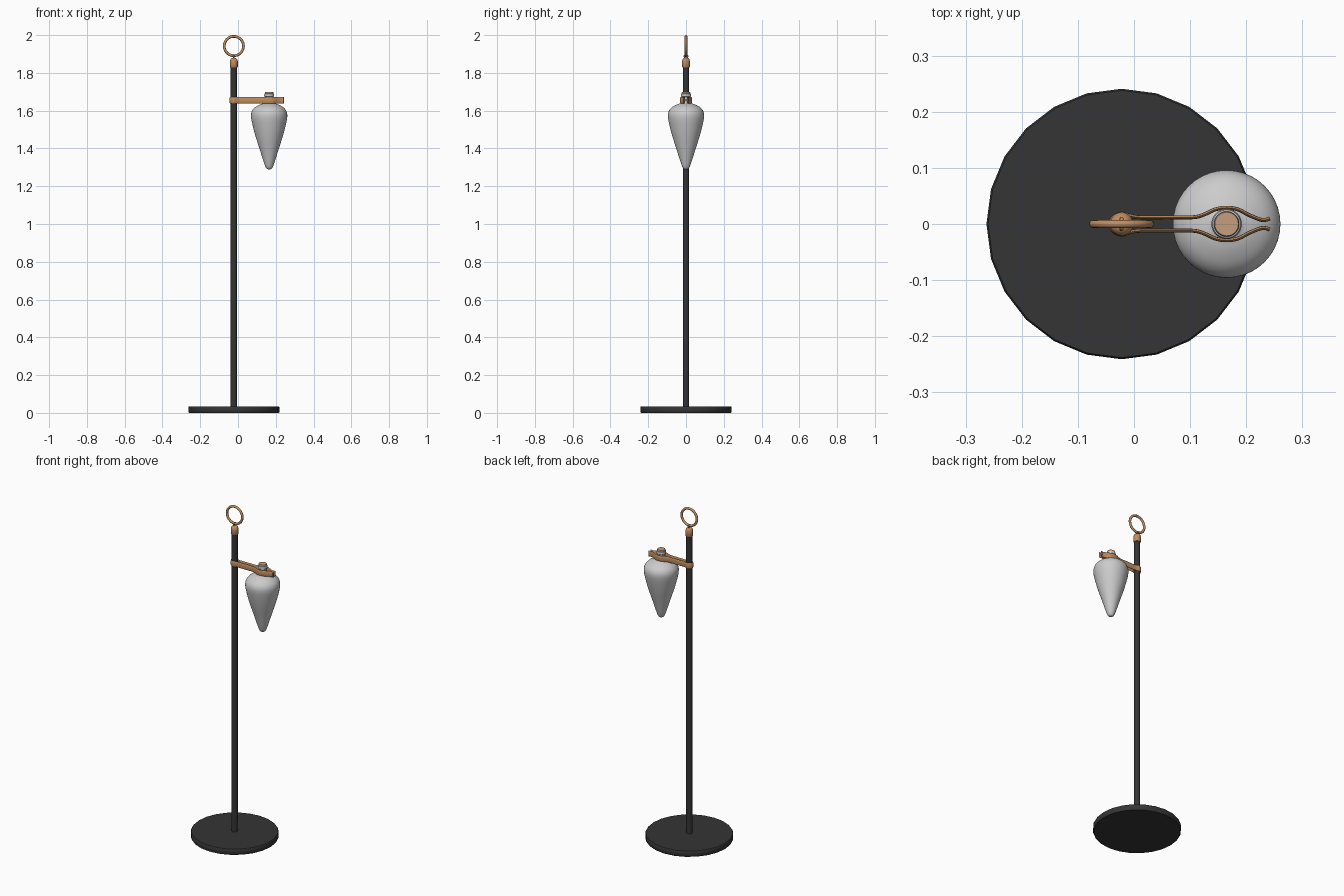
import bpy, math
from mathutils import Vector

cube = bpy.data.objects.get("Cube")
if cube:
    bpy.data.objects.remove(cube)

POLE_X, VIAL_X, CLAMP_Z = -0.022, 0.165, 1.655


def material(name, rgb):
    m = bpy.data.materials.new(name)
    m.use_nodes = True
    m.diffuse_color = (*rgb, 1)
    m.node_tree.nodes["Principled BSDF"].inputs["Base Color"].default_value = (*rgb, 1)
    return m


black = material("black iron", (0.035, 0.035, 0.035))
copper = material("copper", (0.52, 0.27, 0.12))
cork = material("cork", (0.56, 0.34, 0.21))
glass = material("pale grey glass", (0.6, 0.6, 0.6))


def finish(ob, name, mat, angle=40):
    ob.name = name
    ob.data.materials.append(mat)
    bpy.ops.object.select_all(action='DESELECT')
    ob.select_set(True)
    bpy.context.view_layer.objects.active = ob
    bpy.ops.object.shade_smooth_by_angle(angle=math.radians(angle))
    return ob


def mesh_object(name, verts, faces, mat):
    me = bpy.data.meshes.new(name)
    me.from_pydata(verts, [], faces)
    ob = bpy.data.objects.new(name, me)
    bpy.context.collection.objects.link(ob)
    return finish(ob, name, mat)


def lathe(name, profile, x, mat, n=32):
    """Spin (radius, height) points, bottom to top, and cap both ends."""
    verts = [(x + r * math.cos(math.tau * i / n), r * math.sin(math.tau * i / n), z)
             for r, z in profile for i in range(n)]
    faces = [(k * n + i, k * n + (i + 1) % n, (k + 1) * n + (i + 1) % n, (k + 1) * n + i)
             for k in range(len(profile) - 1) for i in range(n)]
    faces += [tuple(reversed(range(n))), tuple(range(len(verts) - n, len(verts)))]
    return mesh_object(name, verts, faces, mat)


def ring(name, z, major, minor, turn, mat):
    bpy.ops.mesh.primitive_torus_add(location=(POLE_X, 0, z), rotation=(math.pi / 2, 0, turn),
                                     major_radius=major, minor_radius=minor,
                                     major_segments=40, minor_segments=12)
    return finish(bpy.context.object, name, mat)


def smooth_path(points, steps=5):
    """Catmull-Rom curve through the points."""
    p = [Vector(q) for q in points]
    p = [p[0]] + p + [p[-1]]
    out = []
    for a, b, c, d in zip(p, p[1:], p[2:], p[3:]):
        for s in range(steps):
            t = s / steps
            out.append(0.5 * (2 * b + (c - a) * t + (2 * a - 5 * b + 4 * c - d) * t * t
                              + (3 * b - a - 3 * c + d) * t ** 3))
    return out + [p[-1]]


def band(name, path, half_thick, half_high, mat, n=12):
    """Sweep an upright rounded section along a flat path."""
    verts = []
    for i, p in enumerate(path):
        d = (path[min(i + 1, len(path) - 1)] - path[max(i - 1, 0)]).normalized()
        side = Vector((-d.y, d.x))
        for j in range(n):
            a = math.tau * j / n
            q = p + side * half_thick * math.cos(a)
            up = math.copysign(abs(math.sin(a)) ** 0.7, math.sin(a))
            verts.append((q.x, q.y, CLAMP_Z + half_high * up))
    faces = [(k * n + j, k * n + (j + 1) % n, (k + 1) * n + (j + 1) % n, (k + 1) * n + j)
             for k in range(len(path) - 1) for j in range(n)]
    faces += [tuple(reversed(range(n))), tuple(range(len(verts) - n, len(verts)))]
    return mesh_object(name, verts, faces, mat)


# Stand
lathe("base", [(0.238, 0), (0.241, 0.004), (0.241, 0.031), (0.238, 0.035)], POLE_X, black, 24)
lathe("pole", [(0.017, 0.03), (0.017, 1.84)], POLE_X, black, 16)

# Finial with hanging ring
lathe("pole_cap", [(0.018, 1.828), (0.021, 1.832), (0.021, 1.862), (0.018, 1.872),
                   (0.012, 1.878), (0.006, 1.88)], POLE_X, copper, 20)
ring("cap_eyelet", 1.887, 0.009, 0.0035, math.pi / 2, copper)
ring("hanging_ring", 1.942, 0.051, 0.007, 0, copper)

# Spring clamp: around the pole, along both arms, around the vial neck
half = [(-0.042, 0), (-0.036, 0.013), (-0.022, 0.019), (-0.008, 0.015), (0.01, 0.012),
        (0.06, 0.012), (0.105, 0.012), (0.125, 0.017), (0.145, 0.026), (0.165, 0.029),
        (0.185, 0.026), (0.205, 0.016), (0.225, 0.008), (0.235, 0.0075), (0.242, 0.01)]
whole = half[:0:-1] + [(x, -y) for x, y in half]
band("spring_clamp", smooth_path(whole), 0.0035, 0.017, copper)

# Hanging vial with rim and stopper
body = [(0.004, 1.289), (0.012, 1.292), (0.019, 1.301), (0.027, 1.322), (0.05, 1.395),
        (0.073, 1.467), (0.087, 1.52), (0.094, 1.553), (0.096, 1.574), (0.094, 1.59),
        (0.087, 1.605), (0.072, 1.62), (0.048, 1.633), (0.03, 1.639), (0.023, 1.645),
        (0.021, 1.655), (0.021, 1.674)]
lathe("vial_body", [tuple(q) for q in smooth_path(body, 3)], VIAL_X, glass, 40)
lathe("vial_rim", [(0.021, 1.672), (0.026, 1.676), (0.027, 1.683), (0.025, 1.689),
                   (0.021, 1.691)], VIAL_X, glass)
lathe("stopper", [(0.021, 1.685), (0.0225, 1.689), (0.0225, 1.697), (0.021, 1.7)], VIAL_X, cork)
